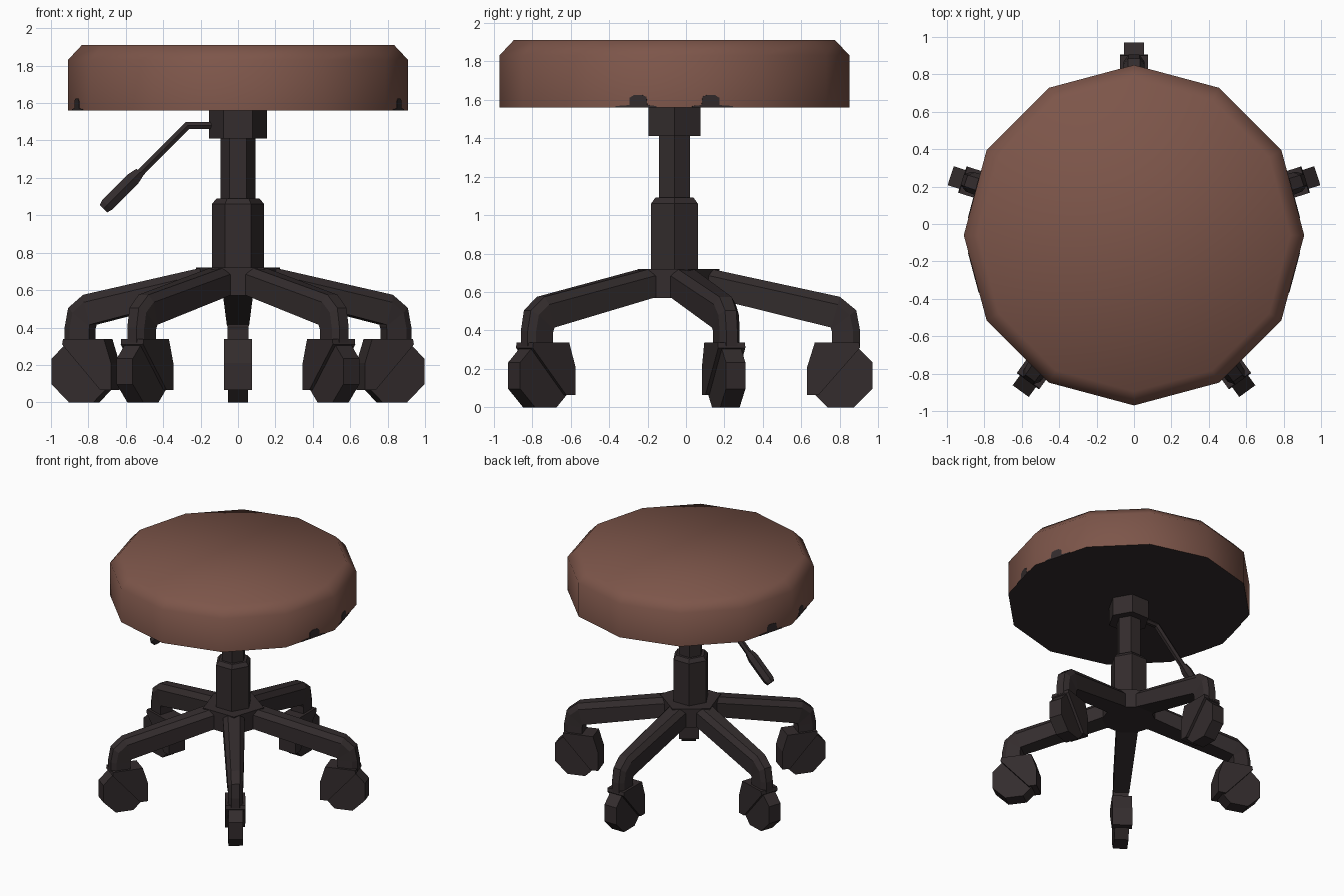
import bpy, bmesh, math
from mathutils import Matrix, Vector

if "Cube" in bpy.data.objects:
    bpy.data.objects.remove(bpy.data.objects["Cube"])

CY = -0.06  # axis of the stool in y


def material(name, rgb):
    m = bpy.data.materials.new(name)
    m.diffuse_color = (*rgb, 1)
    m.use_nodes = True
    m.node_tree.nodes["Principled BSDF"].inputs["Base Color"].default_value = m.diffuse_color
    return m


BROWN = material("brown leather", (0.205, 0.092, 0.068))
DARK = material("dark plastic", (0.033, 0.025, 0.026))


def add_mesh(name, verts, faces, mats, smooth=None, matrix=None):
    me = bpy.data.meshes.new(name)
    me.from_pydata([tuple(v) for v in verts], [], faces)
    bm = bmesh.new()
    bm.from_mesh(me)
    bmesh.ops.recalc_face_normals(bm, faces=bm.faces)
    if matrix:
        bm.transform(matrix)
    bm.to_mesh(me)
    bm.free()
    for m in mats:
        me.materials.append(m)
    ob = bpy.data.objects.new(name, me)
    bpy.context.collection.objects.link(ob)
    if smooth:
        bpy.ops.object.select_all(action='DESELECT')
        ob.select_set(True)
        bpy.context.view_layer.objects.active = ob
        bpy.ops.object.shade_smooth_by_angle(angle=math.radians(smooth))
    return ob


def loft(name, rings, mats, smooth=None, matrix=None):
    """Skin a list of equal-length rings and cap both ends."""
    n = len(rings[0])
    verts = [v for r in rings for v in r]
    faces = [list(range(n)), list(range(len(verts) - n, len(verts)))]
    for k in range(len(rings) - 1):
        for i in range(n):
            j = (i + 1) % n
            faces.append([k * n + i, k * n + j, (k + 1) * n + j, (k + 1) * n + i])
    return add_mesh(name, verts, faces, mats, smooth, matrix)


def turned(name, profile, sides, mats, start=0, smooth=None):
    """Faceted column round the stool axis from (radius, z) pairs."""
    rings = []
    for r, z in profile:
        rings.append([(r * math.cos(start + 2 * math.pi * i / sides),
                       CY + r * math.sin(start + 2 * math.pi * i / sides), z)
                      for i in range(sides)])
    return loft(name, rings, mats, smooth)


def prism(name, outline, half, mats, matrix, smooth=None):
    """Side outline (x, z) extruded to +-half in y."""
    rings = [[(x, s * half, z) for x, z in outline] for s in (-1, 1)]
    return loft(name, rings, mats, smooth, matrix)


# Seat cushion with dark underside
seat = turned("seat", [(0.91, 1.56), (0.91, 1.83), (0.835, 1.91)], 12,
              [BROWN, DARK], math.pi / 2, 50)
for p in seat.data.polygons:
    if p.normal.z < -0.9:
        p.material_index = 1

# Small dark tabs on the lower rim at both sides
tab = [(-0.12, 1.56), (0.10, 1.56), (0.10, 1.567), (0.05, 1.572), (0.045, 1.615),
       (0.02, 1.625), (-0.02, 1.625), (-0.045, 1.61), (-0.045, 1.572), (-0.12, 1.567)]
apothem = 0.91 * math.cos(math.pi / 12)
for deg in (-15, 15, 165, 195):
    a = math.radians(deg)
    flip = -1 if deg in (15, 195) else 1
    c = Vector((apothem * math.cos(a), CY + apothem * math.sin(a), 0))
    # shift along the face so the tab sits about 0.19 from the seat middle line
    t = Vector((-math.sin(a), math.cos(a), 0))
    c += t * (0.04 if deg in (-15, 165) else -0.04)
    m = Matrix.Translation(c) @ Matrix.Rotation(a + math.pi / 2, 4, 'Z')
    prism("rim_tab", [(x * flip, z) for x, z in tab], 0.003, [DARK], m)

# Central column
turned("seat_mount", [(0.155, 1.41), (0.155, 1.562)], 6, [DARK])
turned("gas_lift", [(0.093, 1.05), (0.093, 1.43)], 6, [DARK])
turned("column_sleeve", [(0.14, 0.70), (0.14, 1.06), (0.115, 1.09)], 6, [DARK])
turned("base_hub", [(0.235, 0.57), (0.235, 0.72)], 5, [DARK], math.pi / 2)


# Height lever
def tube(name, pts, r, sides=6):
    pts = [Vector(p) for p in pts]
    rings = []
    for i, p in enumerate(pts):
        d = (pts[min(i + 1, len(pts) - 1)] - pts[max(i - 1, 0)]).normalized()
        side = Vector((0, 1, 0))
        up = d.cross(side)
        rings.append([p + r[i] * (math.cos(2 * math.pi * k / sides) * side +
                                  math.sin(2 * math.pi * k / sides) * up)
                      for k in range(sides)])
    loft(name, rings, [DARK])


tube("lever_rod", [(-0.10, CY, 1.48), (-0.27, CY, 1.48), (-0.56, CY, 1.19)], [0.024] * 3)
tube("lever_grip", [(-0.525, CY, 1.23), (-0.56, CY, 1.195), (-0.70, CY, 1.055), (-0.72, CY, 1.035)],
     [0.03, 0.042, 0.042, 0.032])

# Five legs with casters: stations are top (r, z), bottom (r, z), half width
stations = [((0.05, 0.72), (0.05, 0.57), 0.08),
            ((0.19, 0.72), (0.19, 0.57), 0.08),
            ((0.86, 0.575), (0.815, 0.415), 0.06),
            ((0.945, 0.505), (0.815, 0.405), 0.056),
            ((0.965, 0.40), (0.82, 0.39), 0.055),
            ((0.965, 0.32), (0.82, 0.32), 0.055)]
leg_rings = []
for (tr, tz), (br, bz), w in stations:
    top, bot = Vector((tr, 0, tz)), Vector((br, 0, bz))
    low = top.lerp(bot, 0.25)
    s = Vector((0, 1, 0))
    leg_rings.append([bot - s * w, low - s * w, top - s * w * 0.55,
                      top + s * w * 0.55, low + s * w, bot + s * w])
wheel = [(0.865 + 0.179 * math.cos(math.pi / 8 + math.pi / 4 * i),
          0.165 + 0.179 * math.sin(math.pi / 8 + math.pi / 4 * i)) for i in range(8)]
hood = [(0.73, 0.338), (0.96, 0.338), (0.965, 0.31), (0.75, 0.065), (0.69, 0.065), (0.69, 0.21)]
for k in range(5):
    m = Matrix.Translation((0, CY, 0)) @ Matrix.Rotation(math.radians(90 + 72 * k), 4, 'Z')
    loft("base_leg", leg_rings, [DARK], None, m)
    prism("caster_wheel", wheel, 0.053, [DARK], m)
    prism("caster_hood", hood, 0.074, [DARK], m)
